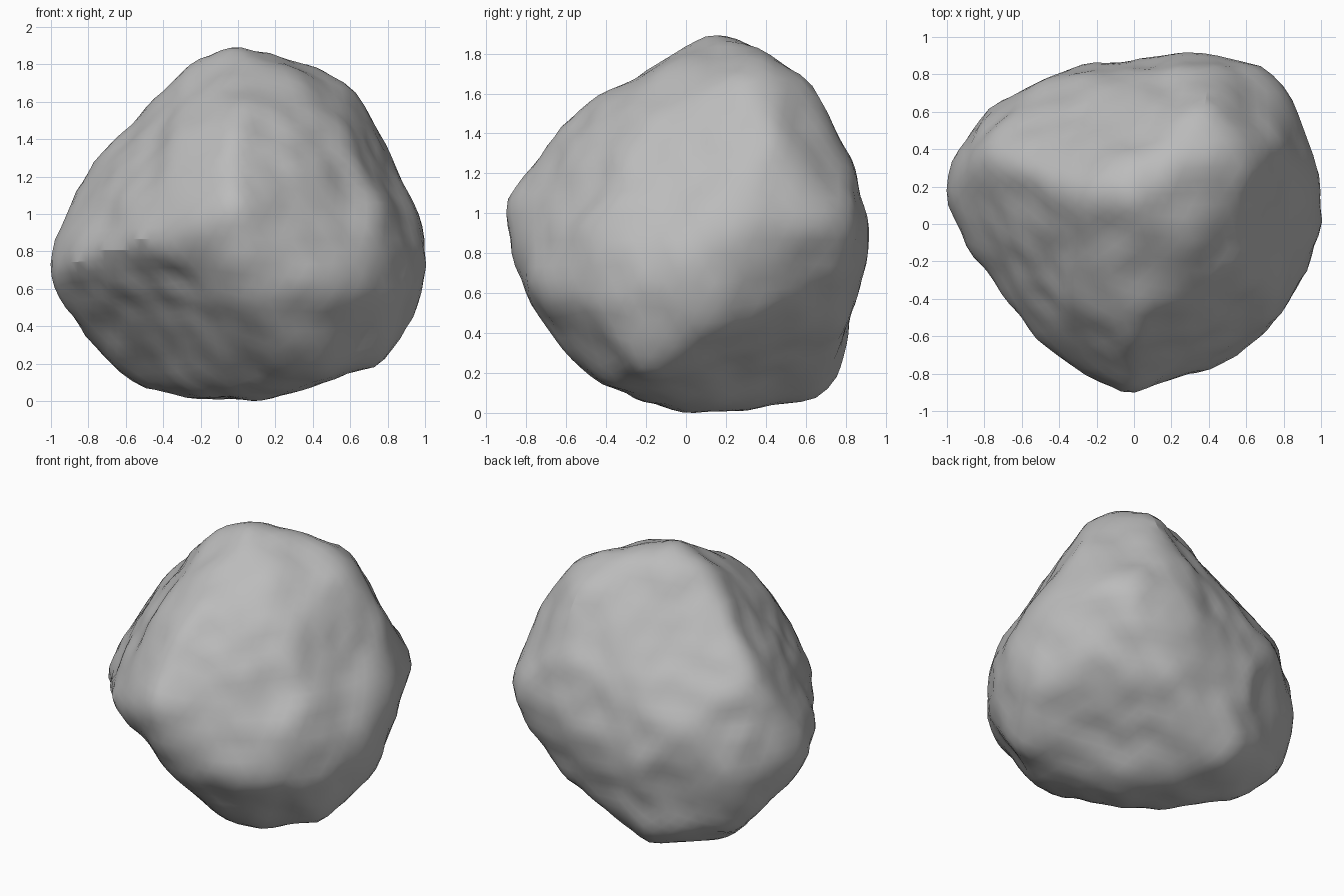
import bpy
import bmesh
import math
from mathutils import Vector, noise

cube = bpy.data.objects.get("Cube")
if cube:
    bpy.data.objects.remove(cube, do_unlink=True)

# Corner points of the boulder
CORNERS = [
    # crown and upper ridge
    (0, .1, 1.86), (0, .28, 1.86), (-.25, .15, 1.78), (.45, .38, 1.76),
    (.6, .3, 1.66), (.4, .6, 1.65), (-.45, .27, 1.57), (-.75, .39, 1.3),
    (.77, .43, 1.39), (.55, -.25, 1.43), (.35, -.1, 1.68), (0, -.55, 1.51),
    (-.3, -.38, 1.43),
    # front nose and its flanks
    (-.05, -.92, 1.06), (-.05, -.9, .88), (.5, -.73, .6), (.1, -.76, .5),
    (-.5, -.64, .85), (-.8, -.27, .76),
    # side corners
    (-1.02, .18, .75), (-.98, .14, .6), (-.95, .22, .96), (1, 0, .6),
    (1, .1, .85), (.95, -.2, .62), (.8, -.43, .9), (.8, -.43, .52),
    (.95, .1, .42), (.88, .6, .95),
    # back wall
    (.3, .91, .85), (.72, .83, .92), (.4, .83, 1.27), (-.2, .85, .6),
    (-.8, .6, .7), (-.45, .76, .95), (.6, .79, .65), (.35, .79, .42),
    # underside
    (-.78, .5, .26), (-.55, .33, .07), (-.2, 0, .01), (.2, .05, .01),
    (.28, -.42, .12), (.2, -.6, .3), (.5, -.38, .14), (.78, -.2, .19),
    (-.15, .61, .04), (-.25, .74, .15),
]
CENTRE = Vector((0, .1, .85))
WEAR = .02  # extra stone that smoothing takes away again


def hull_planes(points):
    """Outward planes (normal, distance from centre) of the boulder's rough block."""
    bm = bmesh.new()
    for p in points:
        bm.verts.new(Vector(p) - CENTRE)
    bmesh.ops.convex_hull(bm, input=bm.verts[:])
    planes = []
    for f in bm.faces:
        f.normal_update()
        d = f.normal.dot(f.calc_center_median())
        planes.append((f.normal.copy(), d) if d > 0 else (-f.normal, -d))
    bm.free()
    return planes


# Wrap a sphere onto the rough block
planes = hull_planes(CORNERS)
bm = bmesh.new()
bmesh.ops.create_icosphere(bm, subdivisions=5, radius=1)
for v in bm.verts:
    ray = v.co.normalized()
    reach = min((d + WEAR) / n.dot(ray) for n, d in planes if n.dot(ray) > .01)
    v.co = CENTRE + ray * reach

# Wear the edges down
for _ in range(3):
    bmesh.ops.smooth_vert(bm, verts=bm.verts[:], factor=.5,
                          use_axis_x=True, use_axis_y=True, use_axis_z=True)

# Weathered lumps and dents
bm.normal_update()
moves = []
for v in bm.verts:
    lumps = noise.noise(v.co * 2.8 + Vector((3, 7, 1)))
    chips = noise.noise(v.co * 6 + Vector((9, 2, 5)))
    moves.append(v.normal * (.02 * lumps + .02 * chips))
for v, move in zip(bm.verts, moves):
    v.co += move

# Rest the stone on the ground
floor = min(v.co.z for v in bm.verts)
bmesh.ops.translate(bm, verts=bm.verts[:], vec=(0, 0, -floor))

mesh = bpy.data.meshes.new("boulder")
bm.to_mesh(mesh)
bm.free()
boulder = bpy.data.objects.new("boulder", mesh)
bpy.context.collection.objects.link(boulder)

# Stone colour
stone = bpy.data.materials.new("stone_grey")
stone.use_nodes = True
grey = (.5, .5, .5, 1)
stone.diffuse_color = grey
stone.node_tree.nodes["Principled BSDF"].inputs["Base Color"].default_value = grey
mesh.materials.append(stone)

bpy.ops.object.select_all(action='DESELECT')
boulder.select_set(True)
bpy.context.view_layer.objects.active = boulder
bpy.ops.object.shade_smooth_by_angle(angle=math.radians(25))
